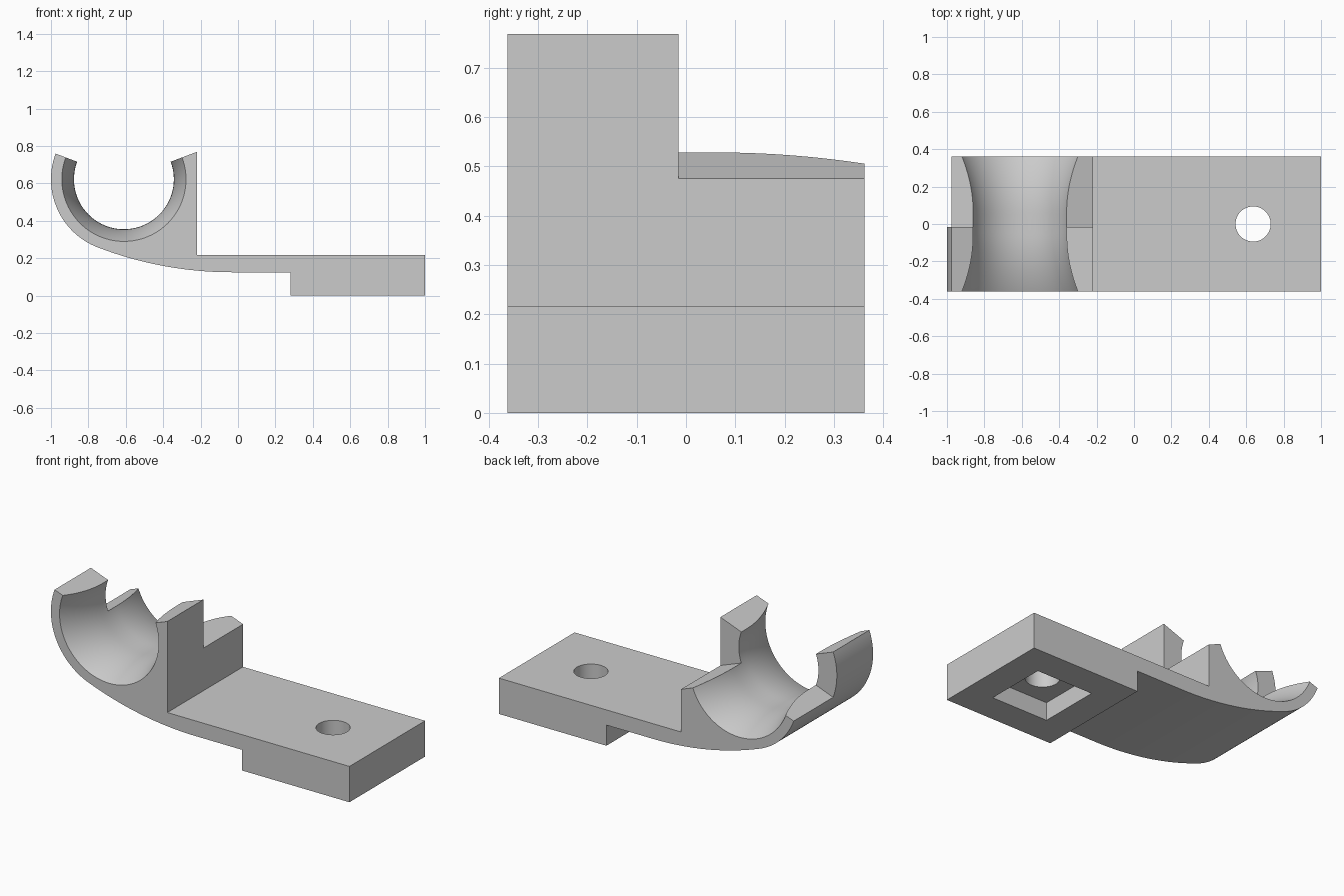
import bpy, bmesh
from math import sin, cos, asin, radians, sqrt, tan, pi
from mathutils import Vector, Matrix

if "Cube" in bpy.data.objects:
    bpy.data.objects.remove(bpy.data.objects["Cube"])

HALF = 0.362                # half width of the bracket
CX, CZ, R = -0.61, 0.622, 0.39   # cradle centre and outer radius
TIP = radians(20.6)         # angle of the cradle lips
STEP_Y = -0.015             # where the tall lips end

grey = bpy.data.materials.new("light_grey")
grey.use_nodes = True
colour = (0.6, 0.6, 0.6, 1)
grey.diffuse_color = colour
grey.node_tree.nodes["Principled BSDF"].inputs["Base Color"].default_value = colour


def finish(bm, name):
    bmesh.ops.recalc_face_normals(bm, faces=bm.faces)
    mesh = bpy.data.meshes.new(name)
    bm.to_mesh(mesh)
    bm.free()
    mesh.materials.append(grey)
    ob = bpy.data.objects.new(name, mesh)
    bpy.context.collection.objects.link(ob)
    return ob


def prism(name, outline, y0, y1):
    """Extrude an (x, z) outline from y0 to y1."""
    bm = bmesh.new()
    face = bm.faces.new([bm.verts.new((x, y0, z)) for x, z in outline])
    new = bmesh.ops.extrude_face_region(bm, geom=[face])["geom"]
    verts = [v for v in new if isinstance(v, bmesh.types.BMVert)]
    bmesh.ops.translate(bm, verts=verts, vec=(0, y1 - y0, 0))
    return finish(bm, name)


def arc(cx, cz, r, a0, a1, n):
    return [(cx + r * cos(a0 + (a1 - a0) * i / n),
             cz + r * sin(a0 + (a1 - a0) * i / n)) for i in range(n + 1)]


def cut(body, cutter):
    cutter.hide_render = True
    mod = body.modifiers.new("cut", "BOOLEAN")
    mod.operation = "DIFFERENCE"
    mod.solver = "EXACT"
    mod.object = cutter
    bpy.context.view_layer.objects.active = body
    bpy.ops.object.modifier_apply(modifier=mod.name)
    bpy.data.objects.remove(cutter)


# Side outline: cradle arc blending into a long sweep, then the mounting foot
SWEEP, ARM_Z = 2.0, 0.125
dx = sqrt((SWEEP - R) ** 2 - (SWEEP + ARM_Z - CZ) ** 2)
blend = asin(dx / (SWEEP - R))
outline = [(CX, CZ)]
outline += arc(CX, CZ, R, pi - TIP, 1.5 * pi - blend, 40)
outline += arc(CX + dx, ARM_Z + SWEEP, SWEEP, 1.5 * pi - blend, 1.5 * pi, 16)[1:]
outline += [(0.28, ARM_Z), (0.28, 0), (1, 0), (1, 0.217), (-0.22, 0.217),
            (-0.22, CZ + R * tan(TIP))]
bracket = prism("clamp_bracket", outline, -HALF, HALF)

# Low lips on the rear half
drop = 0.6 * tan(TIP)
rear_cut = prism("rear_lip_cutter",
                 [(CX, CZ), (CX - 0.6, CZ - drop), (CX - 0.6, 1),
                  (CX + 0.6, 1), (CX + 0.6, CZ - drop)], STEP_Y, 0.5)
cut(bracket, rear_cut)

# Flared bore: straight in the middle, widening to both ends
bm = bmesh.new()
ys = [-0.4 + 0.8 * i / 32 for i in range(33)]
path = [(0, ys[0])]
path += [(0.267 + 0.065 * (max(abs(y) - 0.06, 0) / (HALF - 0.06)) ** 2, y) for y in ys]
path += [(0, ys[-1])]
verts = [bm.verts.new((CX + r, y, CZ)) for r, y in path]
edges = [bm.edges.new(pair) for pair in zip(verts, verts[1:])]
bmesh.ops.spin(bm, geom=verts + edges, cent=(CX, 0, CZ), axis=(0, 1, 0),
               angle=2 * pi, steps=80)
bmesh.ops.remove_doubles(bm, verts=bm.verts, dist=0.0001)
cut(bracket, finish(bm, "bore_cutter"))

# Bolt hole through the foot
bm = bmesh.new()
bmesh.ops.create_cone(bm, cap_ends=True, segments=48, radius1=0.094, radius2=0.094,
                      depth=1, matrix=Matrix.Translation((0.637, 0, 0.1)))
cut(bracket, finish(bm, "bolt_hole_cutter"))

# Square nut pocket in the underside
half, depth, px = 0.187, 0.108, 0.64
pocket = prism("nut_pocket_cutter",
               [(px - half, -0.1), (px + half, -0.1), (px + half, depth),
                (px - half, depth)], -half, half)
cut(bracket, pocket)

# Smooth curved walls, keep edges sharp
bpy.ops.object.select_all(action="DESELECT")
bracket.select_set(True)
bpy.context.view_layer.objects.active = bracket
bpy.ops.object.shade_smooth_by_angle(angle=radians(25))
